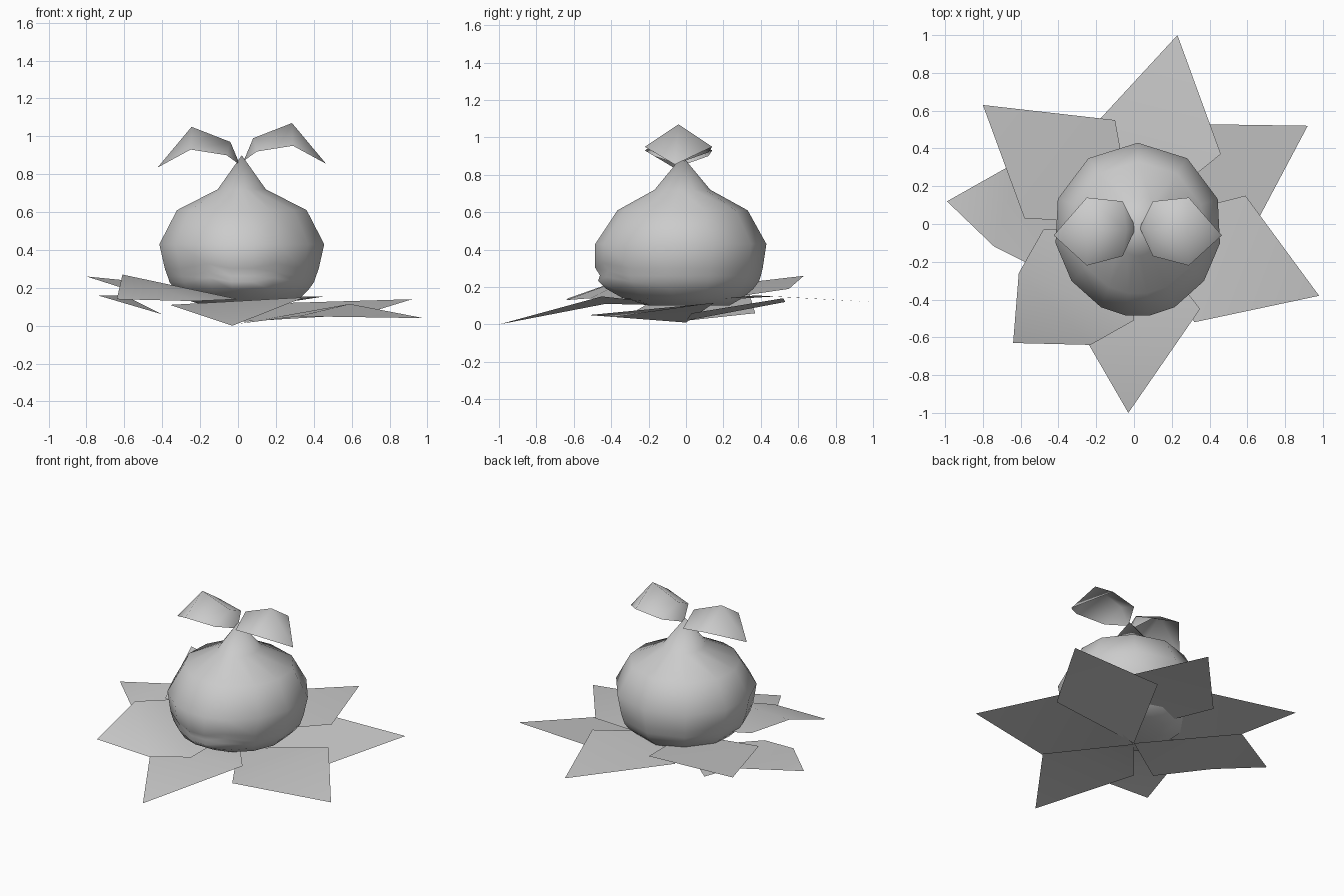
import bpy
import bmesh
from math import sin, cos, radians

old = bpy.data.objects.get("Cube")
if old:
    bpy.data.objects.remove(old)

GREY = (0.6, 0.6, 0.6, 1)
grey = bpy.data.materials.new("plain grey")
grey.use_nodes = True
grey.diffuse_color = GREY
grey.node_tree.nodes["Principled BSDF"].inputs["Base Color"].default_value = GREY


def finish(name, bm):
    """Turn a bmesh into a named, smooth-shaded object."""
    mesh = bpy.data.meshes.new(name)
    for face in bm.faces:
        face.smooth = True
    bm.to_mesh(mesh)
    bm.free()
    mesh.materials.append(grey)
    bpy.context.collection.objects.link(bpy.data.objects.new(name, mesh))


def face_up(bm):
    """Make the faces of an open sheet agree and point upward."""
    bmesh.ops.recalc_face_normals(bm, faces=bm.faces)
    if sum(f.normal.z for f in bm.faces) < 0:
        bmesh.ops.reverse_faces(bm, faces=bm.faces)


# Bulb body: rings of (height, half width, front depth, back depth)
rings = [
    (.1, .18, .2, .23), (.14, .31, .34, .3), (.19, .36, .43, .36),
    (.23, .39, .475, .39), (.26, .4, .485, .4), (.3, .415, .49, .41),
    (.43, .445, .49, .43), (.61, .35, .37, .33), (.72, .13, .17, .13),
]
MOUTH = 4
right_half = [90, 54, 18, -12, -38, -64, -82]
angles = right_half + [180 - a for a in reversed(right_half[1:])]
CENTRE = 0.02

bm = bmesh.new()
loops = []
for i, (z, width, front, back) in enumerate(rings):
    loop = []
    for a in map(radians, angles):
        x = width * cos(a)
        y = sin(a) * (back if sin(a) > 0 else front)
        lift = 0
        if sin(a) < -0.8 and abs(i - MOUTH) < 2:
            lift = 0.8 * x * x          # the corners of the smile rise
            if i == MOUTH:
                y += 0.02               # crease between the lips
        loop.append(bm.verts.new((CENTRE + x, y, z + lift)))
    loops.append(loop)
count = len(angles)
for low, high in zip(loops, loops[1:]):
    for j in range(count):
        k = (j + 1) % count
        bm.faces.new((low[j], low[k], high[k], high[j]))
tip = bm.verts.new((CENTRE, -.02, .9))
for j in range(count):
    bm.faces.new((loops[-1][j], loops[-1][(j + 1) % count], tip))
bm.faces.new(loops[0])
bmesh.ops.recalc_face_normals(bm, faces=bm.faces)
finish("bulb_body", bm)


# Sprout leaves: a raised midrib with an edge on each side
def sprout(name, side, drop):
    bm = bmesh.new()

    def vert(x, y, z):
        return bm.verts.new((CENTRE + side * x, y, z - drop))

    root, end = vert(.01, -.02, .87), vert(.445, -.06, .855)
    inner, outer = vert(.06, -.03, .99), vert(.265, -.04, 1.07)
    for y1, y2 in ((-.17, -.22), (.12, .14)):
        e1, e2 = vert(.08, y1, .92), vert(.27, y2, .95)
        for face in ((root, e1, inner), (inner, e1, e2, outer), (outer, e2, end)):
            bm.faces.new(face)
    face_up(bm)
    finish(name, bm)


sprout("left_sprout_leaf", 1, 0)
sprout("right_sprout_leaf", -1, .02)

# Ground leaves: zigzag strips from the tip to the root
ground_leaves = {
    "front_leaf": ((-.03, -1, 0), (-.36, -.43, .11), (.35, -.45, .15), (0, 0, .1)),
    "front_right_leaf": ((-.64, -.63, .14), (-.23, -.64, .13), (-.61, -.26, .27),
                         (0, -.51, .14), (-.48, -.03, .23), (0, 0, .14)),
    "right_leaf": ((-.99, .12, .16), (-.74, -.12, .16), (-.6, .34, .16),
                   (-.4, -.29, .06), (-.4, .37, .06), (0, 0, .02)),
    "back_right_leaf": ((-.8, .63, .26), (-.1, .55, .19), (-.58, .03, .19),
                        (0, 0, .11)),
    "back_leaf": ((.23, 1, .12), (.46, .37, .155), (-.25, .48, .15), (0, 0, .12)),
    "back_left_leaf": ((.92, .52, .14), (.66, .03, .06), (.25, .53, .12),
                       (0, 0, .02)),
    "left_leaf": ((.98, -.38, .04), (.32, -.52, .05), (.59, .15, .115), (0, 0, .01)),
}
for name, strip in ground_leaves.items():
    bm = bmesh.new()
    verts = [bm.verts.new(p) for p in strip]
    for triangle in zip(verts, verts[1:], verts[2:]):
        bm.faces.new(triangle)
    face_up(bm)
    finish(name, bm)
